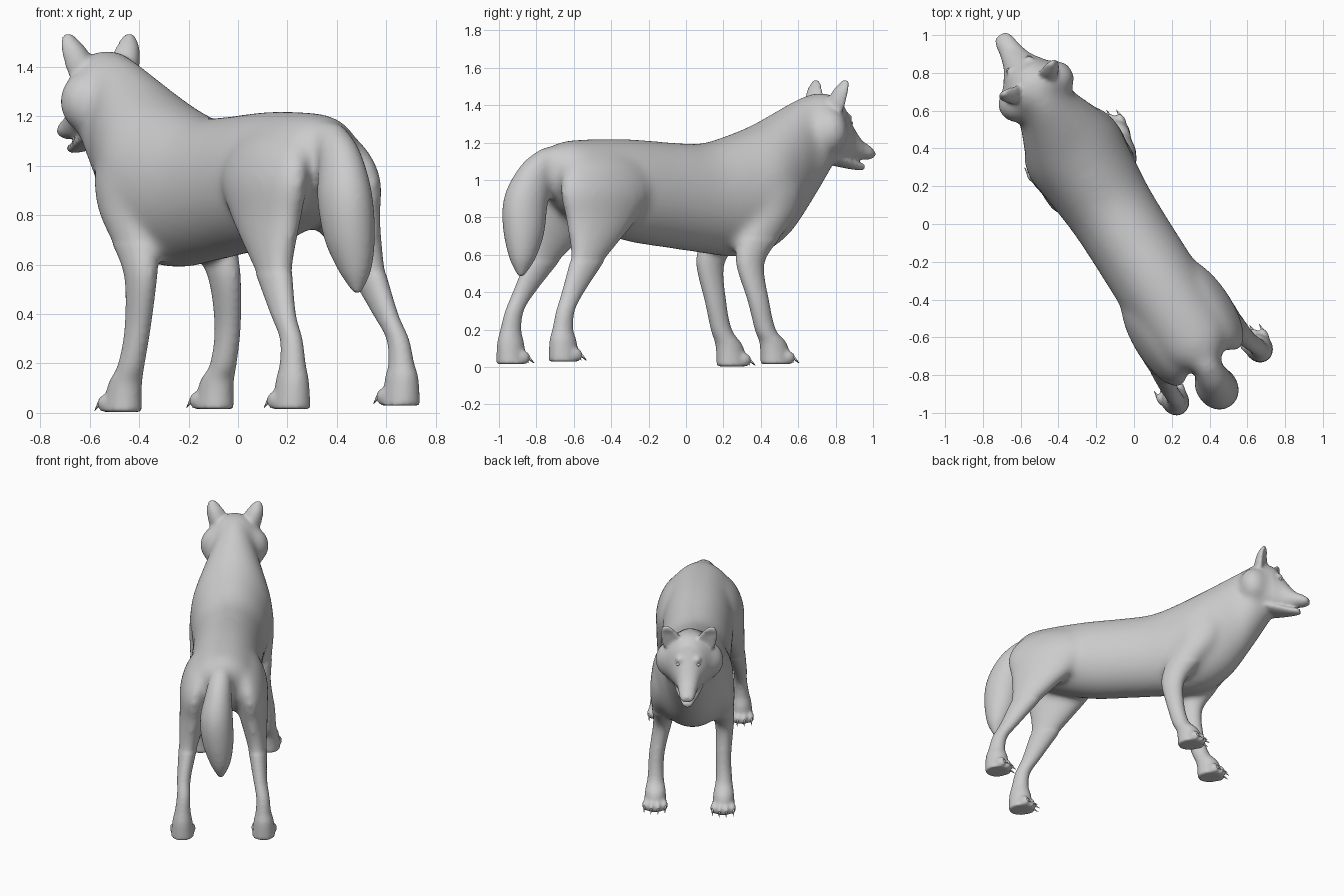
import bpy, bmesh, math
from mathutils import Vector, Matrix

default_cube = bpy.data.objects.get("Cube")
if default_cube:
    bpy.data.objects.remove(default_cube, do_unlink=True)

material = bpy.data.materials.new("plain_grey")
material.use_nodes = True
grey = (0.6, 0.6, 0.6, 1)
material.diffuse_color = grey
material.node_tree.nodes["Principled BSDF"].inputs["Base Color"].default_value = grey

# The animal is built facing +y, then the whole figure is turned
HEADING = math.radians(32.3)
OFFSET = Vector((-0.075, 0, 0))


def finish(bm, name):
    bmesh.ops.recalc_face_normals(bm, faces=bm.faces)
    mesh = bpy.data.meshes.new(name)
    bm.to_mesh(mesh)
    bm.free()
    mesh.materials.append(material)
    obj = bpy.data.objects.new(name, mesh)
    obj.rotation_euler.z = HEADING
    obj.location = OFFSET
    bpy.context.collection.objects.link(obj)
    for face in mesh.polygons:
        face.use_smooth = True
    return obj


def fuse(obj, voxel, iterations):
    """Merge overlapping volumes into one skin and soften the joins."""
    remesh = obj.modifiers.new("merge_parts", "REMESH")
    remesh.mode = "VOXEL"
    remesh.voxel_size = voxel
    remesh.use_smooth_shade = True
    soften = obj.modifiers.new("soften", "SMOOTH")
    soften.factor = .5
    soften.iterations = iterations


def smooth_path(points, steps=6):
    """Catmull-Rom interpolation of whole stations."""
    pts = [Vector(p) for p in points]
    pts = [pts[0]] + pts + [pts[-1]]
    result = []
    for a, b, c, d in zip(pts, pts[1:], pts[2:], pts[3:]):
        for i in range(steps):
            t = i / steps
            result.append(b + (c - a) * (t / 2)
                          + (a * 2 - b * 5 + c * 4 - d) * (t * t / 2)
                          + (b * 3 - a - c * 3 + d) * (t ** 3 / 2))
    return result + [pts[-1]]


def loft(bm, stations, axis, side=1, cup=0, sides=64):
    """Stations: forward, height, radius in the side plane, half width, sideways."""
    path = smooth_path(stations)
    rings = []
    for i, (y, z, depth, width, x) in enumerate(path):
        if axis == "forward":
            normal = Vector((0, 0, 1))
        elif axis == "up":
            normal = Vector((0, 1, 0))
        else:
            before, after = path[max(i - 1, 0)], path[min(i + 1, len(path) - 1)]
            normal = Vector((0, before[1] - after[1], after[0] - before[0])).normalized()
        ring = []
        for k in range(sides):
            angle = math.tau * k / sides
            across = math.cos(angle)
            shift = depth * math.sin(angle) + cup * width * across ** 2
            ring.append(bm.verts.new(Vector((side * x + width * across, y, z)) + normal * shift))
        rings.append(ring)
    for lower, upper in zip(rings, rings[1:]):
        for k in range(sides):
            n = (k + 1) % sides
            bm.faces.new((lower[k], lower[n], upper[n], upper[k]))
    bm.faces.new(rings[0])
    bm.faces.new(rings[-1])


def spans(rows):
    """Turn forward, top, bottom, half width into loft stations."""
    return [(y, (top + low) / 2, (top - low) / 2, w, 0) for y, top, low, w in rows]


def ball(bm, centre, size, tilt=0):
    matrix = Matrix.Translation(centre) @ Matrix.Rotation(tilt, 4, "X") @ Matrix.Diagonal((*size, 1))
    bmesh.ops.create_uvsphere(bm, u_segments=24, v_segments=16, radius=1, matrix=matrix)


core = bmesh.new()    # large forms, softly blended
detail = bmesh.new()  # limbs and face, kept crisp
claws = bmesh.new()

# Trunk and neck
loft(core, spans([
    (-.9, 1.14, 1.0, .05), (-.82, 1.19, .88, .15), (-.7, 1.214, .79, .21),
    (-.4, 1.22, .68, .228), (-.1, 1.201, .635, .229), (.1, 1.196, .61, .234),
    (.28, 1.24, .59, .252), (.45, 1.3, .605, .265), (.6, 1.375, .685, .218),
    (.72, 1.435, .815, .168), (.82, 1.464, .955, .155), (.9, 1.455, 1.07, .125)]), "forward")

# Head and muzzle
HEAD = spans([
    (.74, 1.415, 1.17, .13), (.82, 1.464, 1.12, .165), (.9, 1.46, 1.09, .16),
    (.96, 1.42, 1.09, .122), (1.02, 1.32, 1.1, .082), (1.09, 1.225, 1.108, .06),
    (1.15, 1.185, 1.108, .05), (1.185, 1.155, 1.12, .03)])
loft(core, HEAD[:5], "forward")
loft(detail, HEAD[3:], "forward")

# Lower jaw
loft(detail, spans([
    (.9, 1.15, 1.085, .1), (.97, 1.13, 1.07, .08),
    (1.06, 1.1, 1.055, .05), (1.12, 1.09, 1.05, .028)]), "forward")

# Bushy tail
TAIL = [
    (-.74, 1.11, .06, .07, 0), (-.86, 1.115, .068, .068, -.01), (-.94, 1.02, .1, .085, -.02),
    (-.995, .88, .122, .105, -.03), (-1.015, .72, .112, .1, -.02),
    (-1.035, .58, .07, .065, -.005), (-1.045, .485, .015, .015, 0)]
loft(core, TAIL[:4], "path")
loft(detail, TAIL[1:], "path")

FRONT_LEG = [
    (.46, 1.15, .1, .04, .1), (.45, 1.0, .17, .09, .165), (.43, .83, .155, .097, .175),
    (.34, .68, .12, .08, .185), (.28, .55, .08, .06, .2), (.31, .35, .06, .05, .21),
    (.35, .2, .058, .052, .215), (.4, .11, .075, .066, .215), (.42, 0, .088, .074, .215)]
BACK_LEG = [
    (-.58, 1.18, .1, .04, .06), (-.6, 1.09, .23, .085, .135), (-.615, .95, .285, .105, .175),
    (-.65, .8, .225, .095, .188), (-.7, .69, .165, .08, .205), (-.77, .56, .1, .06, .225),
    (-.87, .4, .065, .045, .245), (-.93, .3, .052, .043, .25), (-.95, .2, .058, .05, .255),
    (-.95, .11, .075, .064, .257), (-.945, 0, .083, .074, .257)]


def leg(stations, side, ground, sway):
    """One leg with four toes, each toe with a claw."""
    placed = [list(s) for s in stations]
    for s in placed[-4:]:
        s[4] += sway
    for s in placed[-2:]:
        s[1] += ground
    loft(core, placed[:-3], "up", side)
    loft(detail, placed[-6:], "up", side)
    paw_y, paw_x = placed[-1][0], side * placed[-1][4]
    for i in range(4):
        spread = i - 1.5
        reach = paw_y + .07 - .012 * spread ** 2
        x = paw_x + spread * .041
        ball(detail, (x, reach, ground + .036), (.021, .038, .034), -.35)
        tip = (Matrix.Translation((x + spread * .004, reach + .04, ground + .022))
               @ Matrix.Rotation(math.radians(-130), 4, "X"))
        bmesh.ops.create_cone(claws, cap_ends=True, segments=8, radius1=.009,
                              radius2=.001, depth=.05, matrix=tip)


# Paired parts: ground height and sideways sway differ with the stance
for side, front_ground, back_ground, front_sway, back_sway in (
        (1, .015, .03, .025, .015), (-1, .003, .015, -.015, -.005)):
    leg(FRONT_LEG, side, front_ground, front_sway)
    leg(BACK_LEG, side, back_ground, back_sway)
    # Ear
    loft(detail, [
        (.86, 1.37, .035, .065, .1), (.87, 1.43, .034, .066, .113),
        (.885, 1.48, .027, .054, .13), (.905, 1.515, .02, .036, .142),
        (.915, 1.535, .012, .017, .148)], "up", side, cup=.4)
    # Cheek ruff and brow
    ball(core, (side * .12, .83, 1.26), (.105, .1, .125))
    ball(detail, (side * .053, .99, 1.335), (.03, .025, .02), -.6)

# Blend the large forms first, then join the crisp parts to them
core_object = finish(core, "core")
fuse(core_object, .018, 22)
detail.from_object(core_object, bpy.context.evaluated_depsgraph_get())
bpy.data.objects.remove(core_object, do_unlink=True)
fuse(finish(detail, "body"), .01, 8)

finish(claws, "claws")

# Eyes and nose pad
eyes = bmesh.new()
for side in (-1, 1):
    ball(eyes, (side * .064, .998, 1.305), (.014, .016, .012))
finish(eyes, "eyes")
nose = bmesh.new()
ball(nose, (0, 1.165, 1.146), (.028, .02, .021))
finish(nose, "nose")
